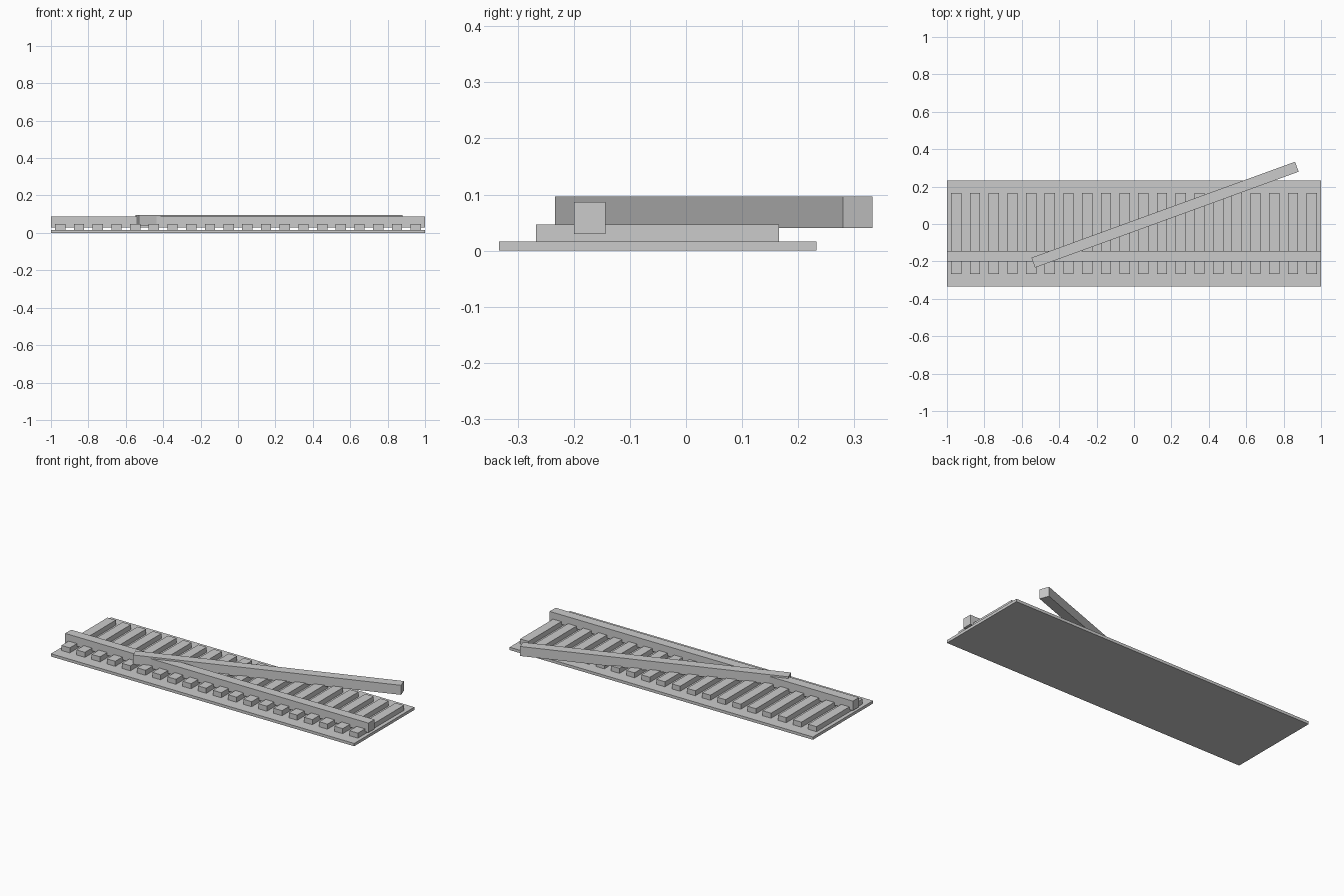
import bpy
import math

if "Cube" in bpy.data.objects:
    bpy.data.objects.remove(bpy.data.objects["Cube"])

grey = bpy.data.materials.new("plain grey")
grey.diffuse_color = (0.6, 0.6, 0.6, 1.0)
grey.use_nodes = True
grey.node_tree.nodes["Principled BSDF"].inputs["Base Color"].default_value = grey.diffuse_color


def box(name, size, centre, turn=0.0):
    """Add a box of the given size, turned about z by some degrees."""
    bpy.ops.mesh.primitive_cube_add(size=1, location=centre,
                                    rotation=(0, 0, math.radians(turn)))
    ob = bpy.context.object
    ob.name = name
    ob.scale = size
    ob.data.materials.append(grey)
    return ob


U = 1 / 30          # model unit: the track bed is 60 units long
MID_Y = -1.515 * U  # centre line of the bed

# flat ballast bed
box("track_bed", (2, 17 * U, 0.5 * U), (0, MID_Y, 0.25 * U))

# twenty cross sleepers
for i in range(20):
    box(f"sleeper_{i + 1}", (0.055, 13 * U, 0.9 * U),
        (-0.95 + 0.1 * i, MID_Y, 0.95 * U))

# straight rail along the front side
box("straight_rail", (2, 1.7 * U, 1.7 * U), (0, -0.1715, 1.75 * U))

# loose rail lying across the track
box("diagonal_rail", (1.5, 1.7 * U, 1.7 * U), (0.166, 0.0497, 2.05 * U), 20)
